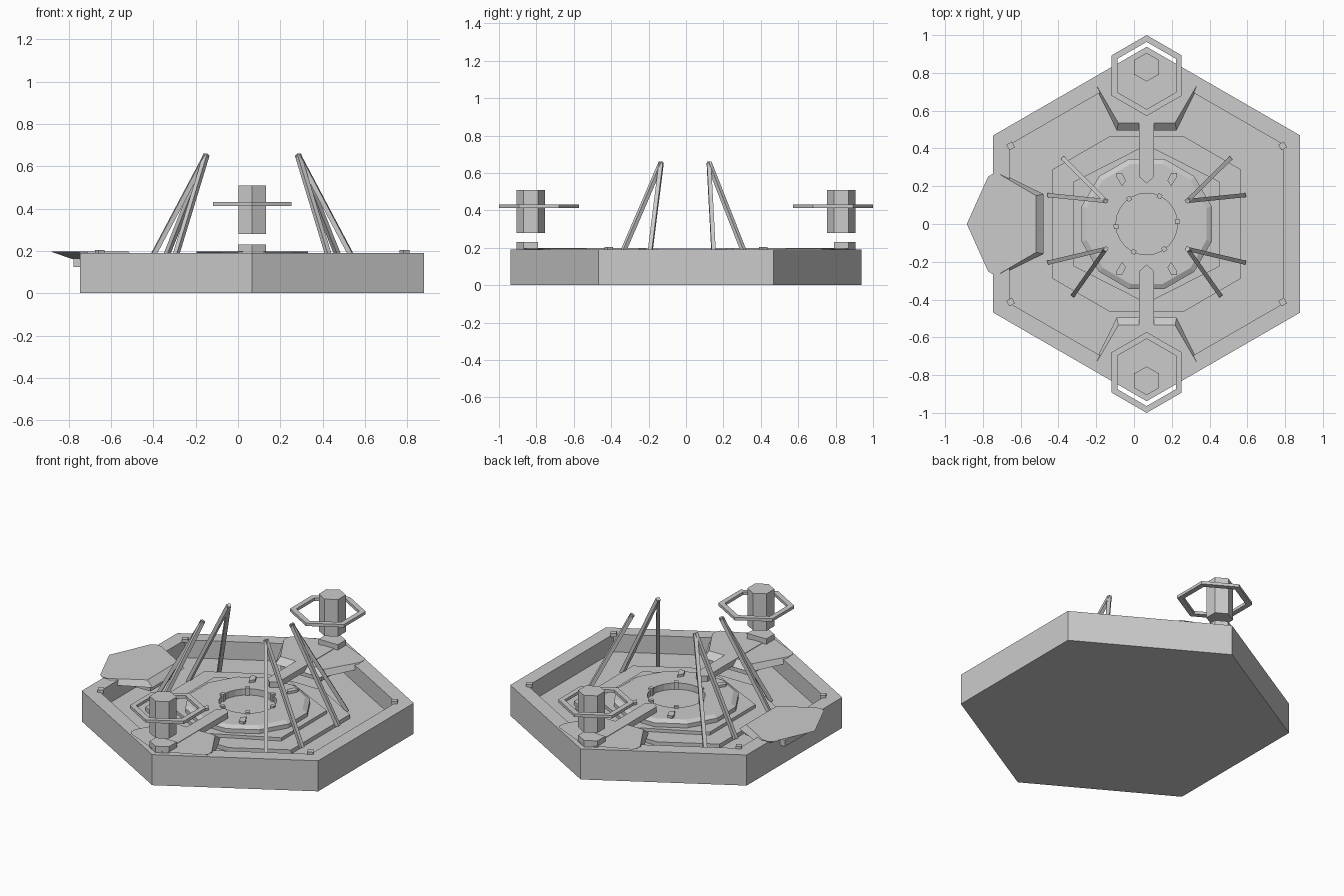
import bpy, bmesh
from math import sin, cos, radians, pi
from mathutils import Vector, Matrix

if "Cube" in bpy.data.objects:
    bpy.data.objects.remove(bpy.data.objects["Cube"])

CX = 0.067  # centre of the hexagonal base


def ngon(r, n=6, start=90):
    return [(r * cos(radians(start) + 2 * pi * i / n),
             r * sin(radians(start) + 2 * pi * i / n)) for i in range(n)]


def doubled(pts):
    out = []
    for a, b in zip(pts, pts[1:] + pts[:1]):
        out += [a, ((a[0] + b[0]) / 2, (a[1] + b[1]) / 2)]
    return out


def loft(name, loops, loc=(CX, 0, 0), turn=0, closed=False):
    """Skin a stack of (points, z) loops; cap the ends or join last to first."""
    bm = bmesh.new()
    rings = [[bm.verts.new((x, y, z)) for x, y in pts] for pts, z in loops]
    pairs = list(zip(rings, rings[1:]))
    if closed:
        pairs.append((rings[-1], rings[0]))
    else:
        bm.faces.new(rings[0][::-1])
        bm.faces.new(rings[-1])
    for a, b in pairs:
        for i in range(len(a)):
            j = (i + 1) % len(a)
            bm.faces.new((a[i], a[j], b[j], b[i]))
    bmesh.ops.recalc_face_normals(bm, faces=bm.faces)
    me = bpy.data.meshes.new(name)
    bm.to_mesh(me)
    bm.free()
    ob = bpy.data.objects.new(name, me)
    bpy.context.collection.objects.link(ob)
    ob.location = loc
    ob.rotation_euler.z = radians(turn)
    return ob


def prism(name, pts, z0, z1, **kw):
    return loft(name, [(pts, z0), (pts, z1)], **kw)


def rect(x0, x1, y0, y1):
    return [(x0, y0), (x1, y0), (x1, y1), (x0, y1)]


def bar(name, a, b, w):
    a, b = Vector(a), Vector(b)
    d = b - a
    ob = prism(name, ngon(w * 0.707, 4, 45), 0, d.length, loc=(0, 0, 0))
    ob.matrix_world = Matrix.Translation(a) @ d.to_track_quat('Z', 'Y').to_matrix().to_4x4()
    return ob


# Hexagonal tray with raised rim
loft("base_tray", [(ngon(0.938), 0), (ngon(0.938), 0.19),
                   (ngon(0.838), 0.19), (ngon(0.838), 0.08)])

# Stepped centre: clipped hexagon, hexagon, twelve-sided hub with round well
s = 0.195
lower = [(0.5, -0.288), (0.5, 0.288), (s, 0.465), (-s, 0.465),
         (-0.5, 0.288), (-0.5, -0.288), (-s, -0.465), (s, -0.465)]
prism("lower_step", lower, 0.07, 0.105)
ring24 = ngon(0.163, 24, 15)
hexa = [(x, max(-0.42, min(0.42, y))) for x, y in ngon(0.447)]
prism("middle_step", hexa, 0.10, 0.125)
hub = doubled(ngon(0.357, 12, 15))
loft("hub", [(hub, 0.11), (hub, 0.15),
             ([(x * 0.92, y * 0.92) for x, y in hub], 0.165),
             (ring24, 0.165), (ring24, 0.126)])
for i in range(6):
    prism("well_tab", rect(0.15, 0.175, -0.012, 0.012), 0.13, 0.175, turn=5 + 60 * i)

# Landing pads on three sides, each with a sloped inner edge and a support
top = [(0.952, 0), (0.84, 0.25), (0.817, 0.265), (0.777, 0.262), (0.585, 0.15),
       (0.585, -0.15), (0.777, -0.262), (0.817, -0.265), (0.84, -0.25)]
low = [(0.852, 0), (0.80, 0.20), (0.79, 0.23), (0.777, 0.272), (0.545, 0.158),
       (0.545, -0.158), (0.777, -0.272), (0.79, -0.23), (0.80, -0.20)]
for name, turn, shift in (("west", 180, 0), ("back", 90, 0.05), ("front", -90, 0.05)):
    t, b = ([(x - shift, y) for x, y in p] for p in (top, low))
    loft(name + "_pad", [(b, 0.162), (t, 0.197)], turn=turn)
    prism(name + "_pad_support", rect(0.57 - shift, 0.845 - shift, -0.14, 0.14),
          0.125, 0.165, turn=turn)

for side, turn in (("back", 90), ("front", -90)):
    # Bridge with a pointed inner end, flanked by hub blocks
    prism(side + "_bridge", [(0.79, 0.04), (0.25, 0.04), (0.215, 0),
                             (0.25, -0.04), (0.79, -0.04)], 0.165, 0.2, turn=turn)
    for m in (1, -1):
        prism(side + "_hub_block", [(0.2, 0.13 * m), (0.25, 0.16 * m), (0.27, 0.16 * m),
                                    (0.27, 0.13 * m), (0.23, 0.11 * m)],
              0.15, 0.18, turn=turn)
    # Post stub, floating tower and hexagonal ring
    prism(side + "_stub", [(0.79, -0.066), (0.868, -0.066), (0.905, 0),
                           (0.868, 0.066), (0.79, 0.066)], 0.19, 0.23, turn=turn)
    y = 1 if side == "back" else -1
    prism(side + "_tower", ngon(0.076), 0.28, 0.51, loc=(CX, 0.83 * y, 0))
    o, n = ngon(0.214), ngon(0.178)
    loft(side + "_tower_ring", [(o, 0.412), (o, 0.43), (n, 0.43), (n, 0.412)],
         loc=(CX, 0.786 * y, 0), closed=True)

# Four pairs of leaning struts
for m in (1, -1):
    for ay, feet in ((0.122, ((0.515, 0.152), (0.44, 0.345))),
                     (-0.132, ((0.515, -0.203), (0.388, -0.375)))):
        for fx, fy in feet:
            bar("strut", (CX + m * fx, fy, 0.09), (CX + m * 0.216, ay, 0.655), 0.022)

# Corner pegs on the rim
for m in (1, -1):
    for y in (0.413, -0.413):
        prism("corner_peg", ngon(0.024, 4, 75), 0.185, 0.205, loc=(CX + m * 0.72, y, 0))
